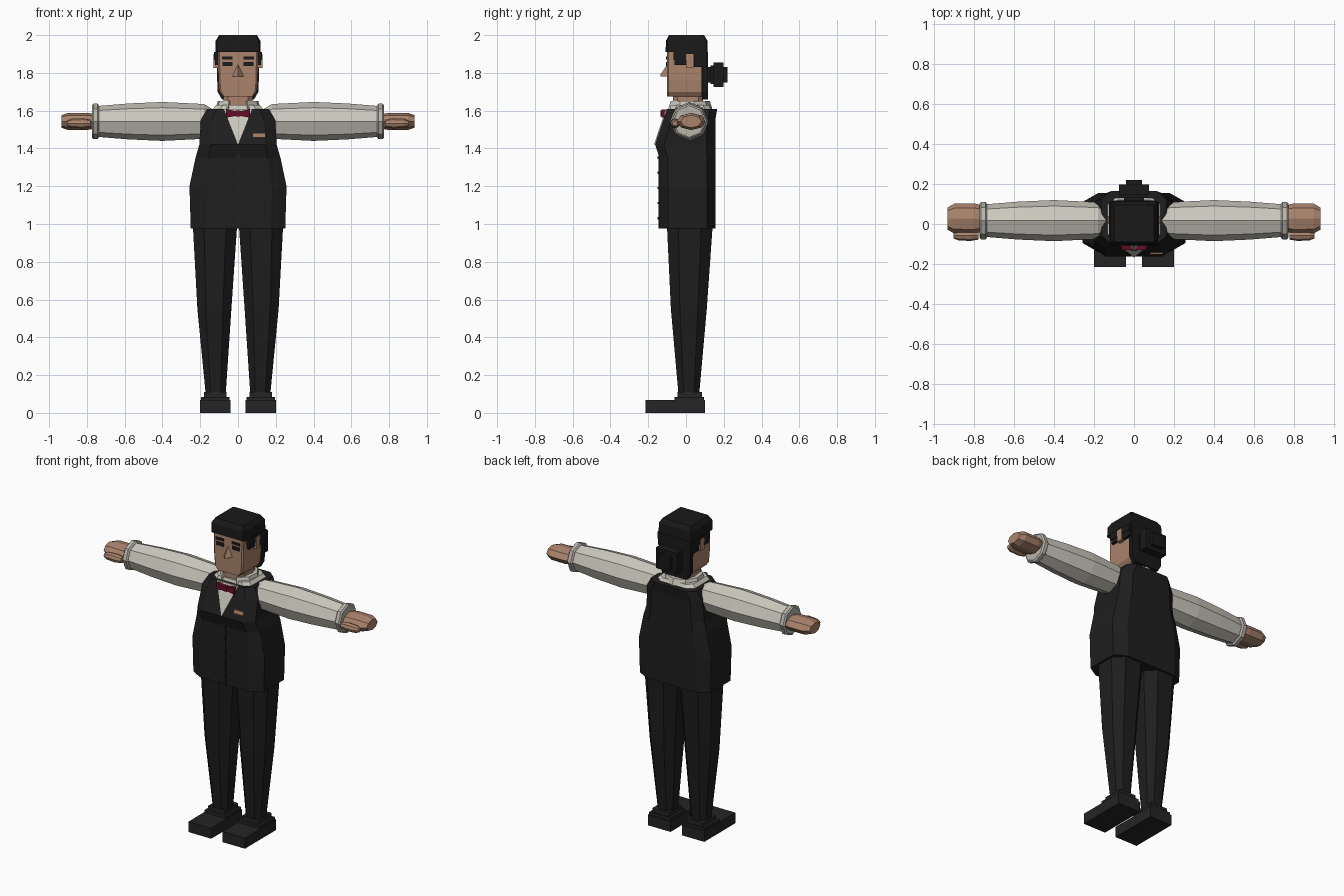
import bpy, bmesh
from math import cos, sin, pi
from mathutils import Vector

default_cube = bpy.data.objects.get("Cube")
if default_cube:
    bpy.data.objects.remove(default_cube)


def material(name, red, green, blue):
    mat = bpy.data.materials.new(name)
    mat.use_nodes = True
    mat.diffuse_color = (red, green, blue, 1)
    shader = mat.node_tree.nodes["Principled BSDF"]
    shader.inputs["Base Color"].default_value = mat.diffuse_color
    return mat


skin = material("skin", .4, .23, .15)
white = material("shirt_white", .6, .58, .51)
grey = material("cuff_grey", .48, .46, .41)
black = material("suit_black", .013, .013, .013)
hair = material("hair_black", .01, .01, .01)
leather = material("shoe_black", .018, .018, .018)
red = material("bow_red", .13, .004, .02)
tan = material("pocket_tan", .36, .2, .11)


def loft(name, mat, rings, closed=False):
    """Skin matching point rings; cap the ends unless the rings form a loop."""
    bm = bmesh.new()
    rows = [[bm.verts.new(point) for point in ring] for ring in rings]
    for lower, upper in zip(rows, rows[1:]):
        for i in range(len(lower)):
            bm.faces.new((lower[i - 1], lower[i], upper[i], upper[i - 1]))
    bm.faces.new(rows[0])
    bm.faces.new(rows[-1])
    bmesh.ops.recalc_face_normals(bm, faces=bm.faces)
    mesh = bpy.data.meshes.new(name)
    bm.to_mesh(mesh)
    bm.free()
    mesh.materials.append(mat)
    part = bpy.data.objects.new(name, mesh)
    bpy.context.collection.objects.link(part)


def plate(name, mat, outline, depth):
    """Extrude a flat outline along a depth vector."""
    loft(name, mat, [outline, [Vector(point) + Vector(depth) for point in outline]])


def section(z, half, front, back, x=0, cut=.3):
    """Rectangle at height z whose corners are cut by a share of its half sizes."""
    middle, deep = (front + back) / 2, (back - front) / 2
    flat = 1 - cut
    quarter = [(flat, 1), (1, flat)]
    corners = quarter + [(u, -v) for u, v in reversed(quarter)]
    corners += [(-u, -v) for u, v in corners]
    return [(x + u * half, middle + v * deep, z) for u, v in corners]


def box(name, mat, x, y, z):
    outline = [(x[0], y[0], z[0]), (x[1], y[0], z[0]), (x[1], y[1], z[0]), (x[0], y[1], z[0])]
    plate(name, mat, outline, (0, 0, z[1] - z[0]))


def centred_box(name, mat, half, y, z):
    box(name, mat, (-half, half), y, z)


def paired_box(name, mat, x, y, z):
    for label, sign in sides:
        box(f"{label}_{name}", mat, (sign * x[0], sign * x[1]), y, z)


def paired_limb(name, mat, stations, y, z, squash=1):
    """Octagonal tubes along x; each station is a distance and a radius."""
    for label, sign in sides:
        rings = []
        for x, radius in stations:
            angles = [i * pi / 4 for i in range(8)]
            rings.append([(sign * x, y + radius * cos(a), z + radius * squash * sin(a))
                          for a in angles])
        loft(f"{label}_{name}", mat, rings)


def chest_front(z):
    """Depth of the sloping front of the upper vest."""
    return (z - shoulder) / 3 - .1


sides = (("left", 1), ("right", -1))
shoulder, bust, waist, hem = 1.61, 1.42, 1.2, .975
crown, hairline, nape = 2, 1.91, 1.66
arm_height, arm_depth = 1.543, .017
face, skull, hair_back = -.1, .09, .117

# Vest: straight skirt, full bust and sloping chest
belly, back = -.14, .155
loft("vest", black, [
    section(hem, .25, belly, back),
    section(waist, .257, belly, back),
    section(1.35, .225, belly, back),
    section(bust, .205, chest_front(bust), back),
    section(1.55, .197, chest_front(1.55), back),
    section(shoulder, .162, chest_front(shoulder), back + .01)])
centred_box("vest_placket", black, .012, (belly - .006, belly), (hem, 1.37))
for i in range(5):
    height = hem + .05 + i * .08
    centred_box(f"vest_button_{i + 1}", leather, .006,
                (belly - .01, belly), (height, height + .012))

# Shirt front in the neckline, with the yoke above it
neckline = [(x, chest_front(z), z) for x, z in
            ((0, bust), (.075, shoulder), (-.075, shoulder))]
plate("shirt_front", white, neckline, (0, -.006, 0))
loft("shirt_yoke", white, [section(shoulder - .02, .15, -.09, .14),
                           section(shoulder + .02, .115, -.08, .12)])

# Collar swept round the neck and open at the throat
steps, opening = 8, pi / 7
collar = []
for i in range(steps + 1):
    angle = opening + i * (pi - opening) * 2 / steps
    profile = ((.125, 1.6), (.11, 1.65), (.085, 1.65), (.085, 1.6))
    collar.append([(r * sin(angle), arm_depth - r * cos(angle), z) for r, z in profile])
loft("shirt_collar", white, collar)

# Bow tie pinched at the knot
bow_front, bow_height = -.13, 1.585
wings = [(-1, 1), (0, .5), (1, 1), (1, -1), (0, -.5), (-1, -1)]
plate("bow_tie", red, [(u * .063, bow_front, bow_height + v * .022) for u, v in wings],
      (0, .03, 0))
centred_box("bow_knot", red, .014, (bow_front - .006, face), (1.57, 1.6))

# Pocket square lying on the chest slope
corners = ((.08, 1.46), (.145, 1.46), (.145, 1.48), (.08, 1.48))
plate("pocket_square", tan, [(x, chest_front(z) - .006, z) for x, z in corners],
      (0, .01, 0))

# Sleeves, rounded cuffs and hands
paired_limb("sleeve", white, [(.11, .05), (.18, .092), (.4, .103), (.58, .095), (.75, .081)],
            arm_depth, arm_height)
cuff_start, cuff_end, lip = .736, .774, .008
paired_limb("cuff", grey, [(cuff_start, .084), (cuff_start + lip, .094),
                           (cuff_end - lip, .094), (cuff_end, .084)], arm_depth, arm_height)
paired_limb("hand", skin, [(.76, .065), (.8, .076), (.9, .075), (.935, .055)],
            arm_depth + .01, arm_height, squash=.6)
paired_limb("thumb", skin, [(.78, .02), (.82, .027), (.88, .024), (.905, .014)],
            -.058, arm_height - .01)

# Trouser legs taper to the ankle
for label, sign in sides:
    loft(f"{label}_trouser_leg", black, [
        section(.1, .053, -.04, .07, x=sign * .118, cut=.5),
        section(.55, .09, -.08, .11, x=sign * .125, cut=.5),
        section(hem, .116, -.1, .14, x=sign * .122, cut=.5)])

# Shoes in three steps
paired_box("shoe", leather, (.04, .2), (-.215, .1), (0, .068))
paired_box("shoe_back", leather, (.045, .195), (-.06, .095), (.06, .085))
paired_box("shoe_collar", leather, (.06, .18), (-.045, .085), (.08, .11))

# Neck and head with a narrowed jaw
loft("neck", skin, [section(z, .076, -.07, skull) for z in (1.58, 1.7)])
loft("head", skin, [section(z, half, face, skull, cut=.08) for z, half in
                    ((1.675, .08), (1.7, .098), (1.76, .104), (hairline, .106))])


# Nose: a triangle drawn out to a low tip
def nose_ring(y, half, low, high):
    return [(0, y, high), (half, y, low), (-half, y, low)]


loft("nose", skin, [nose_ring(face, .03, 1.782, 1.845),
                    nose_ring(face - .036, .004, 1.782, 1.79)])

# Brows, eyes and ears
painted = (face - .006, face + .01)
paired_box("eyebrow", hair, (.028, .086), painted, (1.87, 1.886))
paired_box("eye", hair, (.03, .082), painted, (1.836, 1.858))
paired_box("ear", skin, (.1, .13), (0, .04), (1.825, 1.9))

# Hair around the ears
temple = (.095, .122)
paired_box("side_hair", hair, (.095, .126), (-.065, .11), (1.868, hairline))
paired_box("temple_hair", hair, temple, (-.06, 0), (1.842, 1.87))
paired_box("nape_hair", hair, temple, (.042, .11), (1.83, 1.87))

# Hair cap with a bevelled crown, and the panel behind the head
loft("hair_cap", hair, [section(z, half, -half * .9, half * .96, cut=.07) for z, half in
                        ((hairline, .12), (crown - .03, .118), (crown, .1))])
loft("back_hair", hair, [section(z, half, skull - .005, hair_back, cut=.05) for z, half in
                         ((nape, .085), (nape + .04, .108), (hairline, .115))])

# Bun built from stacked slabs
bun_height, slab_start = 1.79, .11
slabs = ((.05, .04, .02), (.066, .05, .015), (.076, .066, .053), (.04, .04, .022))
for i, (half, rise, thick) in enumerate(slabs):
    centred_box(f"hair_bun_{i + 1}", hair, half, (slab_start, slab_start + thick),
                (bun_height - rise, bun_height + rise))
    slab_start += thick
